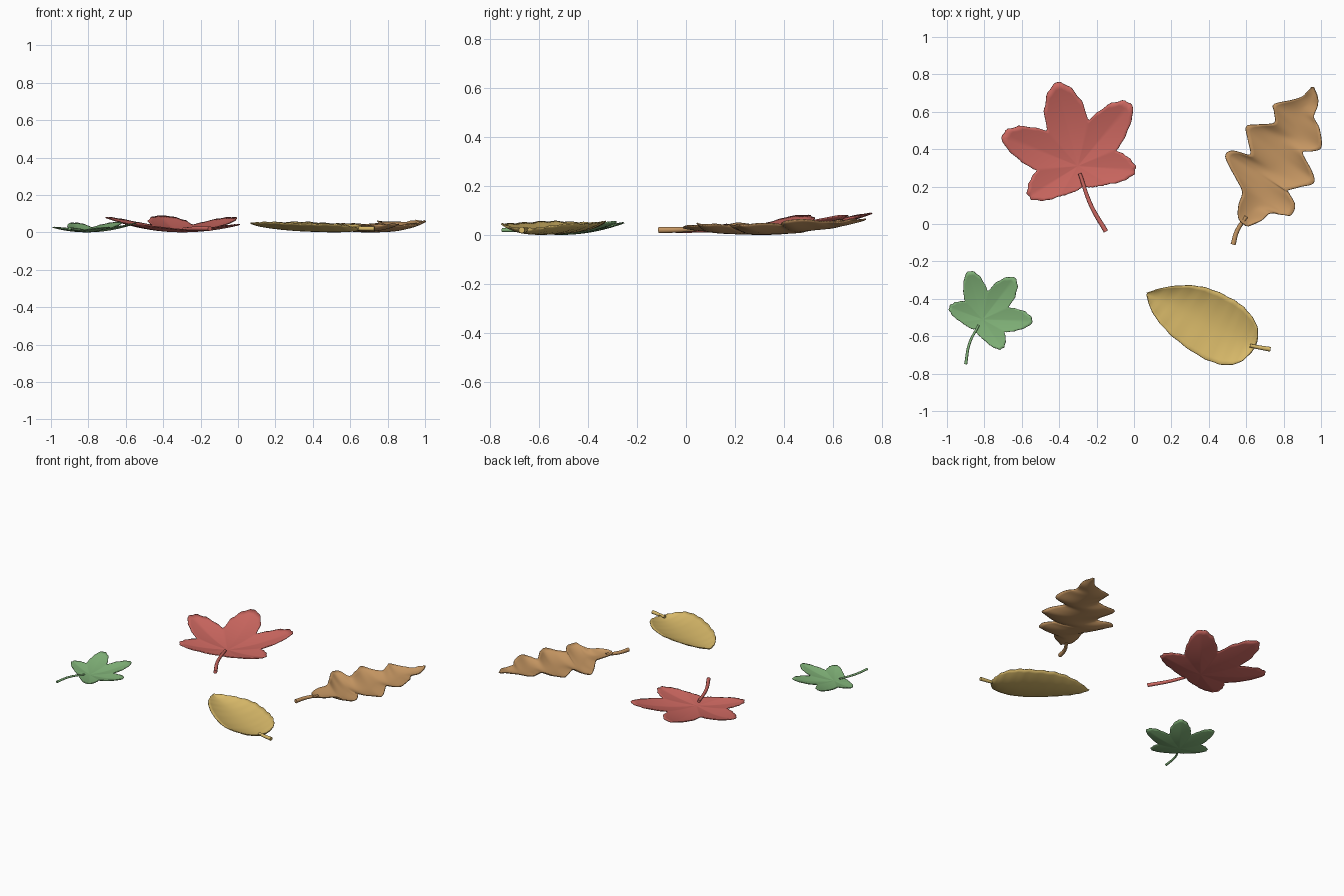
import bpy, bmesh, math
from mathutils import Vector

cube = bpy.data.objects.get("Cube")
if cube:
    bpy.data.objects.remove(cube, do_unlink=True)

THICK = 0.005


def material(name, rgb):
    mat = bpy.data.materials.new(name)
    mat.use_nodes = True
    color = (*rgb, 1)
    mat.diffuse_color = color
    mat.node_tree.nodes["Principled BSDF"].inputs["Base Color"].default_value = color
    return mat


RED = material("leaf red", (0.62, 0.14, 0.12))
GREEN = material("leaf green", (0.22, 0.45, 0.19))
ORANGE = material("leaf orange", (0.55, 0.30, 0.12))
YELLOW = material("leaf yellow", (0.68, 0.48, 0.14))


def select_only(obj):
    bpy.ops.object.select_all(action='DESELECT')
    obj.select_set(True)
    bpy.context.view_layer.objects.active = obj


def finish_leaf(name, bm, mat):
    """Turn a sheet into a thin smooth leaf."""
    mesh = bpy.data.meshes.new(name)
    bm.to_mesh(mesh)
    bm.free()
    mesh.materials.append(mat)
    obj = bpy.data.objects.new(name, mesh)
    bpy.context.collection.objects.link(obj)
    select_only(obj)
    bpy.ops.object.shade_smooth_by_angle(angle=math.radians(50))
    solid = obj.modifiers.new("thickness", 'SOLIDIFY')
    solid.thickness = THICK
    solid.offset = -1
    return obj


def stem(name, points, radius, mat):
    """Curved round stalk that thickens a little at its free end."""
    curve = bpy.data.curves.new(name, 'CURVE')
    curve.dimensions = '3D'
    curve.bevel_depth = radius
    curve.bevel_resolution = 3
    curve.use_fill_caps = True
    spline = curve.splines.new('BEZIER')
    spline.bezier_points.add(len(points) - 1)
    for i, (bp, co) in enumerate(zip(spline.bezier_points, points)):
        bp.co = co
        bp.handle_left_type = bp.handle_right_type = 'AUTO'
        bp.radius = 0.85 + 0.15 * i
    curve.materials.append(mat)
    obj = bpy.data.objects.new(name, curve)
    bpy.context.collection.objects.link(obj)
    select_only(obj)
    bpy.ops.object.convert(target='MESH')
    bpy.ops.object.shade_smooth_by_angle(angle=math.radians(50))


# Half outline of the five-lobed leaf: degrees from the middle vein, radius
LOBES = [(0, .46), (7, .435), (13, .38), (18, .34), (24, .27), (27, .245),
         (30, .27), (36, .32), (42, .38), (48, .42), (54, .44), (60, .41),
         (67, .34), (74, .28), (82, .22), (88, .245), (96, .28), (105, .31),
         (112, .305), (123, .25), (134, .19), (150, .15), (165, .13), (180, .11)]


def lobe_radius(deg):
    for (a, ra), (b, rb) in zip(LOBES, LOBES[1:]):
        if deg <= b:
            r = ra + (rb - ra) * (deg - a) / (b - a)
            return r * (1 + 0.012 * math.sin(deg * 0.8))
    return LOBES[-1][1]


def lobed_leaf(name, center, heading, scale, mat, steps=180, rings=12):
    """Five-lobed leaf, cupped upward and creased along its veins."""
    bm = bmesh.new()
    middle = bm.verts.new((*center, THICK))
    loops = []
    for k in range(1, rings + 1):
        loop = []
        for i in range(steps):
            off = 360 * i / steps - 180
            r = lobe_radius(abs(off)) * k / rings
            from_vein = min(abs(abs(off) - v) for v in (0, 54, 108))
            z = 0.4 * r * r + 0.05 * r * min(from_vein / 27, 1)
            a = math.radians(heading + off)
            loop.append(bm.verts.new((center[0] + scale * r * math.cos(a),
                                      center[1] + scale * r * math.sin(a),
                                      THICK + scale * z)))
        loops.append(loop)
    for i in range(steps):
        j = (i + 1) % steps
        bm.faces.new((middle, loops[0][i], loops[0][j]))
        for a, b in zip(loops, loops[1:]):
            bm.faces.new((a[i], b[i], b[j], a[j]))
    return finish_leaf(name, bm, mat)


def smooth_path(points, sub=5):
    """Catmull-Rom curve through the points."""
    p = [Vector(q) for q in points]
    p = [p[0]] + p + [p[-1]]
    out = []
    for a, b, c, d in zip(p, p[1:], p[2:], p[3:]):
        for i in range(sub):
            t = i / sub
            out.append(0.5 * (2 * b + (c - a) * t + (2 * a - 5 * b + 4 * c - d) * t * t
                              + (3 * b - a - 3 * c + d) * t ** 3))
    return out + [p[-1]]


def long_leaf(name, left, right, cup, bow, teeth, ripple, mat, cols=14):
    """Leaf lofted between a left and a right edge, from base to tip."""
    bm = bmesh.new()
    lefts, rights = smooth_path(left), smooth_path(right)
    rows = []
    for i, (lp, rp) in enumerate(zip(lefts, rights)):
        t = i / (len(lefts) - 1)
        wave = math.sin(t * math.tau * 11)
        mid, half = (lp + rp) / 2, (rp - lp) / 2 * (1 + teeth * wave)
        row = []
        for j in range(cols + 1):
            s = 2 * j / cols - 1
            co = mid + half * s
            z = cup * s * s * min(1, half.length / 0.15) + bow * ((t - 0.4) / 0.6) ** 2
            z += ripple * abs(s) * (1 + wave)
            row.append(bm.verts.new((co.x, co.y, THICK + z)))
        rows.append(row)
    for a, b in zip(rows, rows[1:]):
        for j in range(cols):
            bm.faces.new((a[j], a[j + 1], b[j + 1], b[j]))
    return finish_leaf(name, bm, mat)


# Red and green five-lobed leaves
lobed_leaf("red_leaf", (-.30, .31), 104, 1.0, RED)
stem("red_stem", [(-.29, .27, .017), (-.23, .10, .02), (-.15, -.04, .02)], .011, RED)
lobed_leaf("green_leaf", (-.81, -.51), 52, .61, GREEN)
stem("green_stem", [(-.83, -.54, .012), (-.88, -.64, .018), (-.90, -.75, .02)], .007, GREEN)

# Orange wavy-edged leaf
wavy_left = [(.60, -.01), (.56, .03), (.56, .10), (.58, .17), (.55, .24), (.51, .31),
             (.49, .37), (.53, .39), (.62, .37), (.61, .45), (.60, .52), (.66, .53),
             (.75, .54), (.75, .60), (.75, .64), (.84, .66), (.90, .68), (.93, .71),
             (.95, .73)]
wavy_right = [(.61, -.01), (.68, .02), (.73, .06), (.80, .05), (.84, .05), (.86, .10),
              (.83, .16), (.82, .18), (.89, .20), (.96, .22), (.95, .28), (.90, .38),
              (.95, .39), (1.0, .41), (.99, .51), (.96, .57), (.98, .63), (.98, .68),
              (.96, .73)]
long_leaf("orange_leaf", wavy_left, wavy_right, .035, .06, 0, .002, ORANGE)
stem("orange_stem", [(.60, .04, .024), (.55, -.04, .021), (.53, -.11, .02)], .012, ORANGE)

# Yellow oval leaf with a finely toothed edge
oval_left = [(.65, -.65), (.62, -.69), (.56, -.74), (.47, -.75), (.36, -.71), (.23, -.62),
             (.14, -.53), (.09, -.45), (.07, -.38)]
oval_right = [(.65, -.64), (.66, -.60), (.65, -.53), (.59, -.45), (.52, -.40), (.41, -.35),
              (.30, -.33), (.17, -.34), (.07, -.37)]
long_leaf("yellow_leaf", oval_left, oval_right, .04, .045, .012, .002, YELLOW)
stem("yellow_stem", [(.62, -.65, .022), (.67, -.66, .02), (.73, -.67, .02)], .011, YELLOW)
